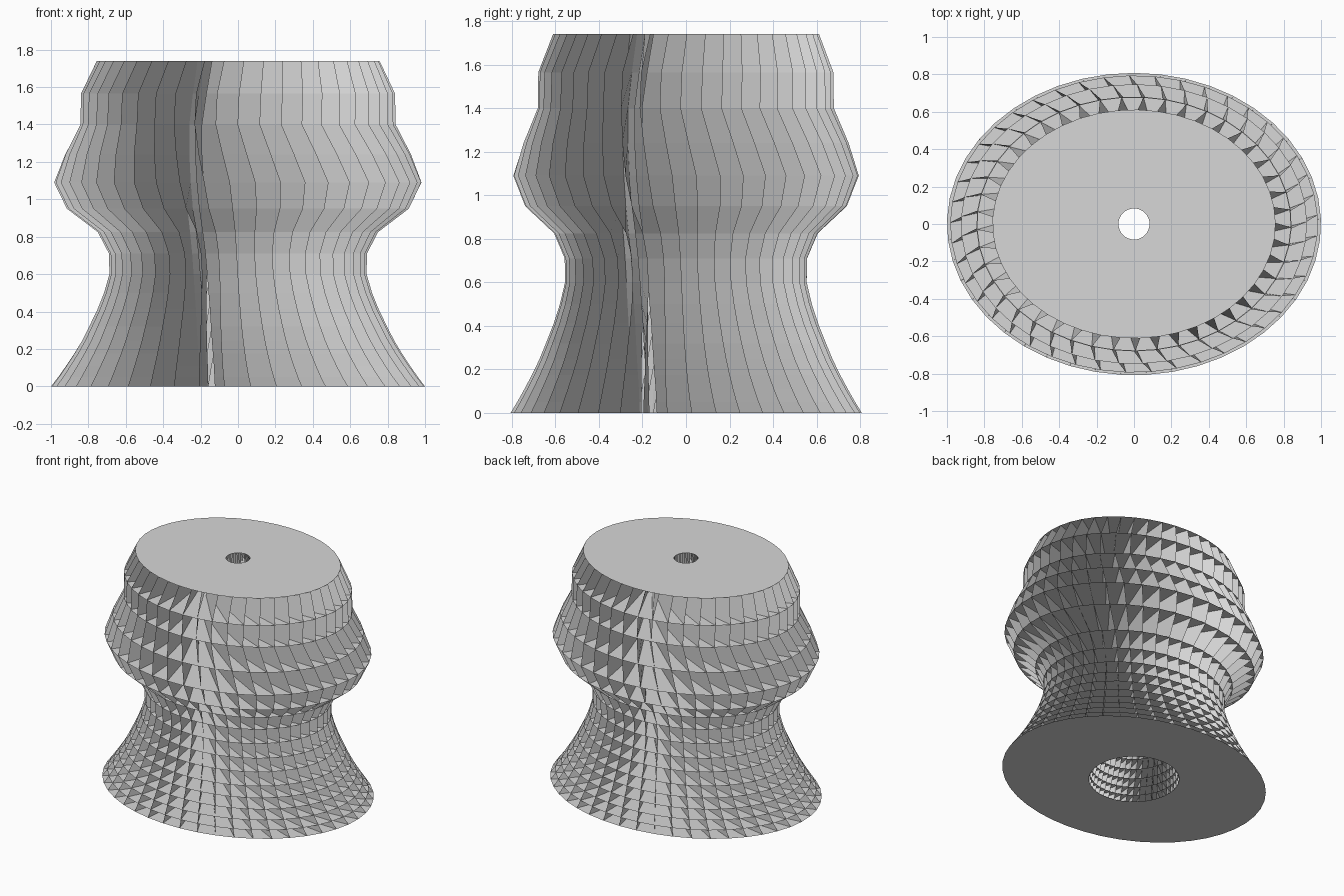
import bpy, bmesh
from math import sin, cos, radians, tau

cube = bpy.data.objects.get("Cube")
if cube:
    bpy.data.objects.remove(cube)

SIDES = 45
ASPECT = 0.808                    # depth against width of the outline
KNEE = 0.33                       # radius at which the fins bend towards the bore
BORE_LOW, BORE_HIGH = 0.317, 0.083
HEIGHT = 1.74

# Levels: height, outer radius, rim twist and knee twist in degrees
LEVELS = [
    (0.0, 1.0, 12, -6), (.05, .962, 11.5, -6.5), (.11, .92, 11, -7),
    (.175, .877, 10.5, -8), (.245, .835, 10, -9), (.32, .797, 9.5, -10),
    (.41, .753, 9, -11), (.50, .717, 8.5, -12.5), (.60, .688, 8, -14),
    (.71, .69, 7.5, -16), (.825, .75, 7, -19), (.95, .915, 6.3, -23),
    (1.09, .983, 5.5, -26), (1.24, .925, 3, -28), (1.40, .843, 0, -28),
    (1.565, .84, .5, -23), (HEIGHT, .757, 2.5, -17),
]

mat = bpy.data.materials.new("light grey")
mat.use_nodes = True
grey = (0.68, 0.68, 0.68, 1)
mat.diffuse_color = grey
mat.node_tree.nodes["Principled BSDF"].inputs["Base Color"].default_value = grey


def polar(radius, degrees, i, z, aspect=1):
    a = tau * i / SIDES + radians(degrees)
    return (radius * sin(a), -aspect * radius * cos(a), z)


def rim_point(level, i):
    z, r, twist, _ = level
    return polar(r, twist, i, z, ASPECT)


def knee_point(level, i):
    z, _, _, twist = level
    return polar(KNEE, twist, i, z)


def bore_point(level, i):
    z, _, _, twist = level
    t = z / HEIGHT
    return polar(BORE_LOW + (BORE_HIGH - BORE_LOW) * t, twist - 20 * t, i, z)


def make_object(name, quads):
    bm = bmesh.new()
    for quad in quads:
        bm.faces.new([bm.verts.new(p) for p in quad])
    bmesh.ops.remove_doubles(bm, verts=bm.verts, dist=1e-5)
    mesh = bpy.data.meshes.new(name)
    bm.to_mesh(mesh)
    bm.free()
    mesh.materials.append(mat)
    obj = bpy.data.objects.new(name, mesh)
    bpy.context.collection.objects.link(obj)


def ring(level, flip=False):
    quads = []
    for outer, inner in ((rim_point, knee_point), (knee_point, bore_point)):
        quads += [[outer(level, i), outer(level, i + 1),
                   inner(level, i + 1), inner(level, i)] for i in range(SIDES)]
    return [q[::-1] for q in quads] if flip else quads


# Flat plates at every level
make_object("base_plate", ring(LEVELS[0], flip=True))
make_object("top_plate", ring(LEVELS[-1]))
make_object("shelves", [q for level in LEVELS[1:-1] for q in ring(level)])

# Curved fins between neighbouring plates, open at the rim and the bore
make_object("fins", [
    [outer(low, i), outer(high, i), inner(high, i), inner(low, i)]
    for low, high in zip(LEVELS, LEVELS[1:])
    for outer, inner in ((rim_point, knee_point), (knee_point, bore_point))
    for i in range(SIDES)])
